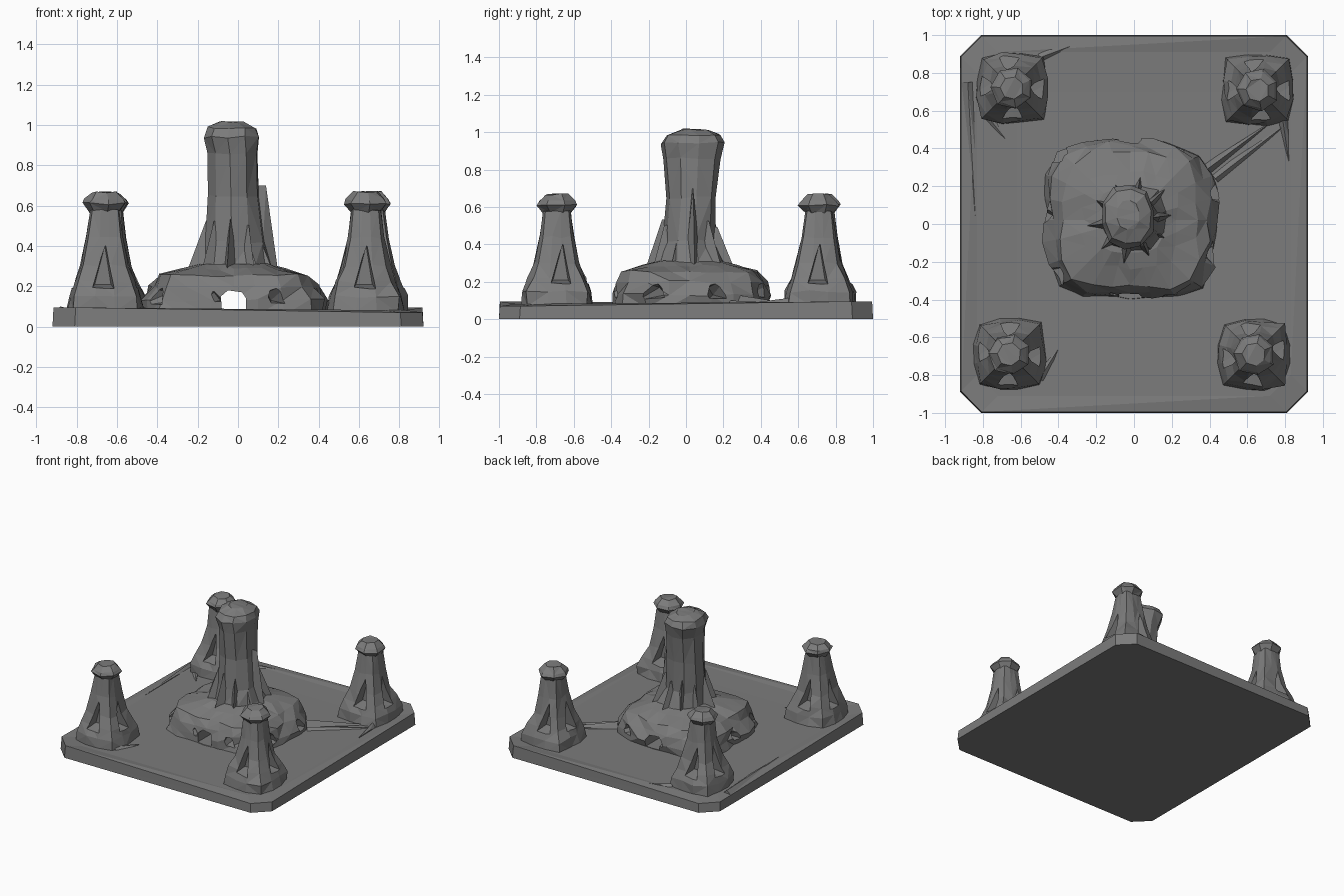
import bpy, bmesh, random
from math import cos, sin, pi, tau
from mathutils import Vector

random.seed(7)
if "Cube" in bpy.data.objects:
    bpy.data.objects.remove(bpy.data.objects["Cube"])

stone = bpy.data.materials.new("grey_stone")
stone.use_nodes = True
GREY = (0.2, 0.2, 0.2, 1)
stone.diffuse_color = GREY
stone.node_tree.nodes["Principled BSDF"].inputs["Base Color"].default_value = GREY


def finish(name, bm):
    bmesh.ops.triangulate(bm, faces=bm.faces[:])
    bmesh.ops.recalc_face_normals(bm, faces=bm.faces[:])
    mesh = bpy.data.meshes.new(name)
    bm.to_mesh(mesh)
    bm.free()
    mesh.materials.append(stone)
    obj = bpy.data.objects.new(name, mesh)
    bpy.context.collection.objects.link(obj)
    return obj


def ring(cx, cy, z, rx, ry, n, power=2, rough=0.0, turn=0.0):
    """Rounded-square ring of points, roughened like hewn rock."""
    pts = []
    for i in range(n):
        a = tau * i / n + turn
        c, s = cos(a), sin(a)
        d = (abs(c) ** power + abs(s) ** power) ** (-1 / power)
        d *= 1 + random.uniform(-rough, rough)
        pts.append(Vector((cx + rx * d * c, cy + ry * d * s,
                           z + random.uniform(-rough, rough) * 0.15)))
    return pts


def loft(name, rings):
    bm = bmesh.new()
    loops = [[bm.verts.new(p) for p in r] for r in rings]
    n = len(loops[0])
    for low, high in zip(loops, loops[1:]):
        for i in range(n):
            j = (i + 1) % n
            bm.faces.new((low[i], low[j], high[j], high[i]))
    bm.faces.new(loops[0][::-1])
    bm.faces.new(loops[-1])
    return finish(name, bm)


def hull(name, pts):
    bm = bmesh.new()
    for p in pts:
        bm.verts.new(p)
    bmesh.ops.convex_hull(bm, input=bm.verts[:])
    return finish(name, bm)


def cut(obj, cutters):
    """Carve the cutters out of obj and discard them."""
    for c in cutters:
        mod = obj.modifiers.new("carve", 'BOOLEAN')
        mod.operation, mod.solver, mod.object = 'DIFFERENCE', 'EXACT', c
    bpy.context.view_layer.update()
    graph = bpy.context.evaluated_depsgraph_get()
    mesh = bpy.data.meshes.new_from_object(obj.evaluated_get(graph))
    obj.modifiers.clear()
    obj.data = mesh
    for c in cutters:
        bpy.data.objects.remove(c)


# Base slab with clipped corners, two of them slightly lifted
def slab_ring(z, inset, lift=0.0):
    x, y, c = 0.92 - inset, 1.0 - inset, 0.11
    pts = [(x, -y + c), (x, y - c), (x - c, y), (-x + c, y),
           (-x, y - c), (-x, -y + c), (-x + c, -y), (x - c, -y)]
    return [Vector((px, py, z + (lift if px * py > 0 else 0))) for px, py in pts]


loft("base_slab", [slab_ring(0, 0), slab_ring(0.07, 0.005, 0.025),
                   slab_ring(0.082, 0.09), slab_ring(0.08, 0.3)])

# Central rock mound with a tunnel and eroded hollows in its wall
N = 24
mound = loft("rock_mound", [
    ring(-0.02, 0.02, z, rx, ry, N, 4, rough)
    for z, rx, ry, rough in [
        (0.06, 0.45, 0.42, 0.04), (0.13, 0.45, 0.42, 0.06),
        (0.2, 0.41, 0.40, 0.05), (0.255, 0.36, 0.36, 0.05),
        (0.285, 0.25, 0.25, 0.05), (0.31, 0.17, 0.17, 0.02)]])
arch = [(-0.08, 0.084), (-0.085, 0.15), (-0.05, 0.18),
        (0.02, 0.17), (0.04, 0.14), (0.04, 0.084)]
cutters = [hull("tunnel_cutter", [(x, y, z) for x, z in arch for y in (-0.7, 0.7)])]
for k in range(9):
    a = tau * (k + 0.45) / 9
    c, s = cos(a), sin(a)
    pts = [(-0.02 + r * c - w * s, 0.02 + r * s + w * c, z)
           for r, w, z in [(0.55, 0.07, 0.1), (0.55, -0.08, 0.1), (0.55, 0.03, 0.22),
                           (0.55, -0.05, 0.2), (0.37, 0.01, 0.13), (0.38, -0.02, 0.17)]]
    cutters.append(hull("hollow_cutter", pts))
cut(mound, cutters)

# Tall central pillar with a crooked, wider head
loft("central_pillar", [
    ring(cx, cy, z, rx, ry, 10, 2.3, 0.05, 0.2)
    for z, cx, cy, rx, ry in [
        (0.24, 0.0, 0.03, 0.21, 0.23), (0.31, 0.0, 0.03, 0.17, 0.18),
        (0.42, -0.015, 0.02, 0.145, 0.145), (0.65, -0.02, 0.03, 0.13, 0.135),
        (0.86, -0.025, 0.035, 0.125, 0.15), (0.94, -0.035, 0.035, 0.142, 0.175),
        (0.985, -0.03, 0.04, 0.125, 0.15), (1.015, -0.03, 0.05, 0.06, 0.08)]])

# Pointed buttresses around the pillar foot
for k in range(10):
    a = tau * (k + 0.2) / 10
    top = random.uniform(0.4, 0.55) if k else 0.7

    def polar(r, da, z):
        return (-0.01 + r * cos(a + da), 0.02 + r * sin(a + da), z)

    hull("pillar_buttress", [
        polar(random.uniform(0.21, 0.26), 0, 0.26), polar(0.13, 0.35, 0.26),
        polar(0.13, -0.35, 0.26), polar(0.05, 0, 0.26),
        polar(0.15, 0, top), polar(0.06, 0, top)])

# Four corner towers: flared foot, slim neck, faceted cap, pockets in each side
PROFILE = [(0.07, 0.19, 0.05), (0.15, 0.18, 0.06), (0.22, 0.15, 0.06),
           (0.3, 0.12, 0.06), (0.44, 0.09, 0.05), (0.58, 0.073, 0.03)]
CAP = [(0.565, 0.075), (0.61, 0.112), (0.63, 0.1), (0.668, 0.062)]
for side, end, tx, ty in [("right", "front", -0.66, -0.69), ("left", "front", 0.635, -0.69),
                          ("right", "back", -0.645, 0.72), ("left", "back", 0.655, 0.71)]:
    label = f"{end}_{side}_tower"
    shaft = loft(label + "_shaft", [ring(tx, ty, z, r, r, 12, 5, rough, pi / 12)
                                    for z, r, rough in PROFILE])
    pockets = []
    for k in range(4):
        c, s = cos(k * pi / 2), sin(k * pi / 2)
        w = random.uniform(-0.02, 0.02)
        pts = [(tx + r * c - (v + w) * s, ty + r * s + (v + w) * c, z)
               for r, v, z in [(0.25, 0.07, 0.17), (0.25, -0.06, 0.18), (0.25, 0.03, 0.42),
                               (0.06, 0.04, 0.21), (0.06, -0.04, 0.21), (0.06, 0.01, 0.4)]]
        pockets.append(hull("pocket_cutter", pts))
    cut(shaft, pockets)
    loft(label + "_cap", [ring(tx, ty, z, r, r, 7, 2, 0.04, 0.4) for z, r in CAP])

# Thin rock shards lying across the slab
SHARDS = [((0.36, 0.27), (0.74, 0.55), 0.13), ((0.43, 0.24), (0.82, 0.54), 0.1),
          ((-0.8, 0.6), (-0.68, 0.45), 0.1), ((-0.5, -0.82), (-0.4, -0.66), 0.1),
          ((-0.5, 0.88), (-0.34, 0.94), 0.1), ((0.78, 0.6), (0.82, 0.33), 0.12),
          ((-0.88, 0.75), (-0.84, 0.04), 0.1)]
for start, end, height in SHARDS:
    p, q = Vector(start), Vector(end)
    side = (q - p).orthogonal().normalized() * 0.035
    hull("rock_shard", [(*(p + side), 0.07), (*(p - side), 0.07), (*p, height),
                        (*q, 0.07), (*q, 0.085), (*((p + q) / 2 + side / 2), 0.09)])
